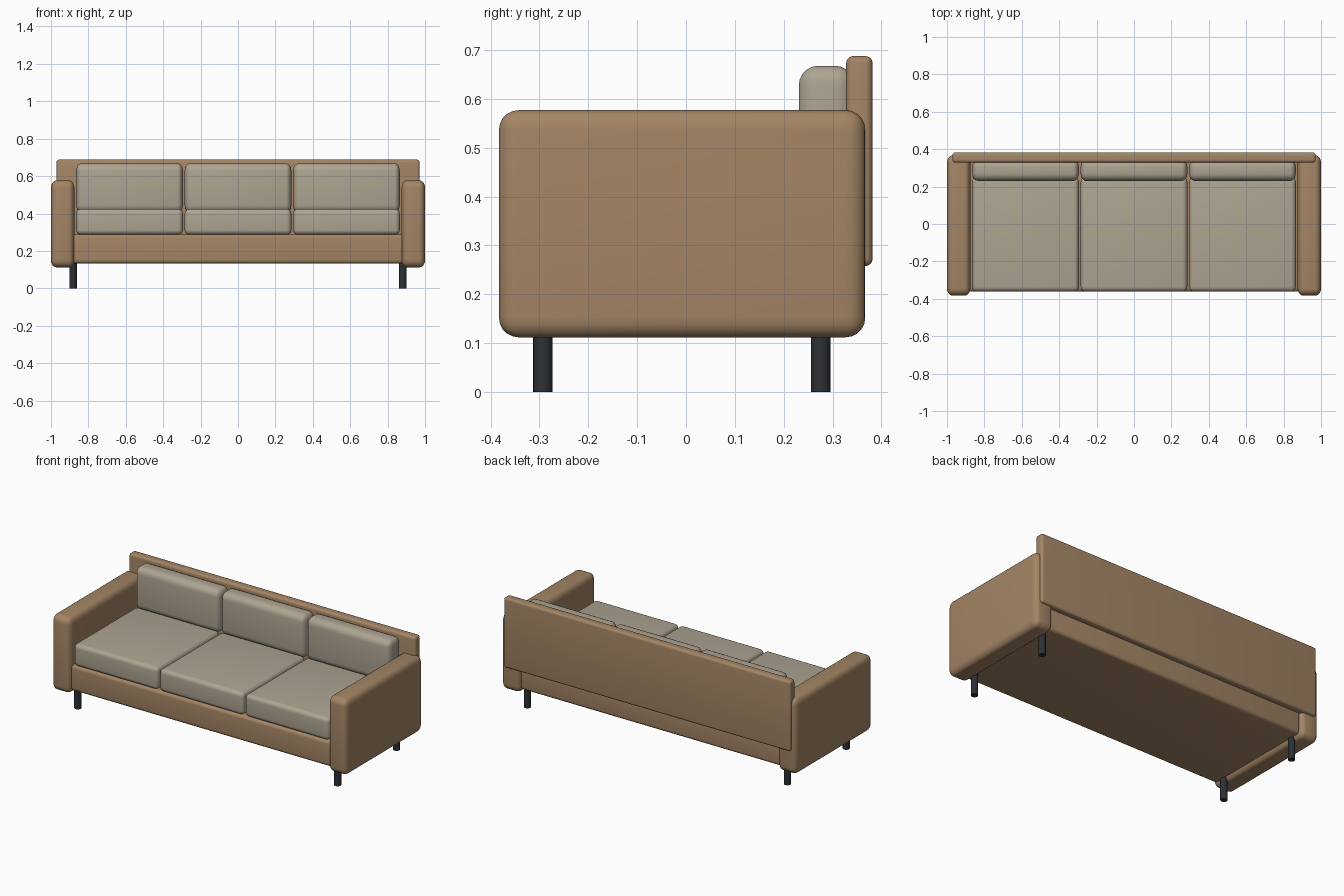
import bpy, bmesh
from mathutils import Matrix, Vector

if "Cube" in bpy.data.objects:
    bpy.data.objects.remove(bpy.data.objects["Cube"])


def material(name, rgb):
    m = bpy.data.materials.new(name)
    m.diffuse_color = (*rgb, 1)
    m.use_nodes = True
    m.node_tree.nodes["Principled BSDF"].inputs["Base Color"].default_value = m.diffuse_color
    return m


TAN = material("tan_upholstery", (0.37, 0.235, 0.13))
GREY = material("cushion_fabric", (0.42, 0.37, 0.285))
DARK = material("dark_metal", (0.025, 0.03, 0.035))


def finish(name, bm, mat):
    me = bpy.data.meshes.new(name)
    bm.to_mesh(me)
    bm.free()
    me.materials.append(mat)
    ob = bpy.data.objects.new(name, me)
    bpy.context.collection.objects.link(ob)
    bpy.ops.object.select_all(action='DESELECT')
    ob.select_set(True)
    bpy.context.view_layer.objects.active = ob
    bpy.ops.object.shade_smooth_by_angle(angle=0.6)
    return ob


def soft_box(name, x, y, z, radii, mat):
    """Rounded box from (min, max) ranges, with a corner radius per axis."""
    lo, hi = Vector((x[0], y[0], z[0])), Vector((x[1], y[1], z[1]))
    r = Vector(radii)
    bm = bmesh.new()
    bmesh.ops.create_cube(bm, size=1)
    bmesh.ops.scale(bm, verts=bm.verts, vec=[(hi[i] - lo[i]) / r[i] for i in range(3)])
    bmesh.ops.bevel(bm, geom=bm.edges[:], offset=1, segments=5, profile=0.5,
                    affect='EDGES', clamp_overlap=True)
    bmesh.ops.scale(bm, verts=bm.verts, vec=r)
    bmesh.ops.translate(bm, verts=bm.verts, vec=(lo + hi) / 2)
    return finish(name, bm, mat)


# Seat base and back panel
soft_box("seat_base", (-0.883, 0.883), (-0.362, 0.346), (0.132, 0.289), (0.015, 0.02, 0.02), TAN)
soft_box("back_panel", (-0.971, 0.971), (0.328, 0.382), (0.258, 0.688), (0.015, 0.015, 0.015), TAN)

# Arms
for side, s in (("left", -1), ("right", 1)):
    soft_box(side + "_arm", sorted((s * 0.875, s * 1.0)), (-0.383, 0.367), (0.112, 0.577),
             (0.03, 0.04, 0.04), TAN)

# Three seat and back cushions
for i in (-1, 0, 1):
    x = (i * 0.58 - 0.285, i * 0.58 + 0.285)
    soft_box(f"seat_cushion_{i + 2}", x, (-0.361, 0.25), (0.287, 0.424), (0.025, 0.025, 0.025), GREY)
    soft_box(f"back_cushion_{i + 2}", x, (0.231, 0.345), (0.405, 0.668), (0.028, 0.04, 0.04), GREY)

# Round legs
for side, sx in (("left", -1), ("right", 1)):
    for end, y in (("front", -0.293), ("back", 0.276)):
        bm = bmesh.new()
        bmesh.ops.create_cone(bm, cap_ends=True, segments=20, radius1=0.02, radius2=0.02, depth=0.14,
                              matrix=Matrix.Translation((sx * 0.881, y, 0.07)))
        finish(f"{end}_{side}_leg", bm, DARK)
